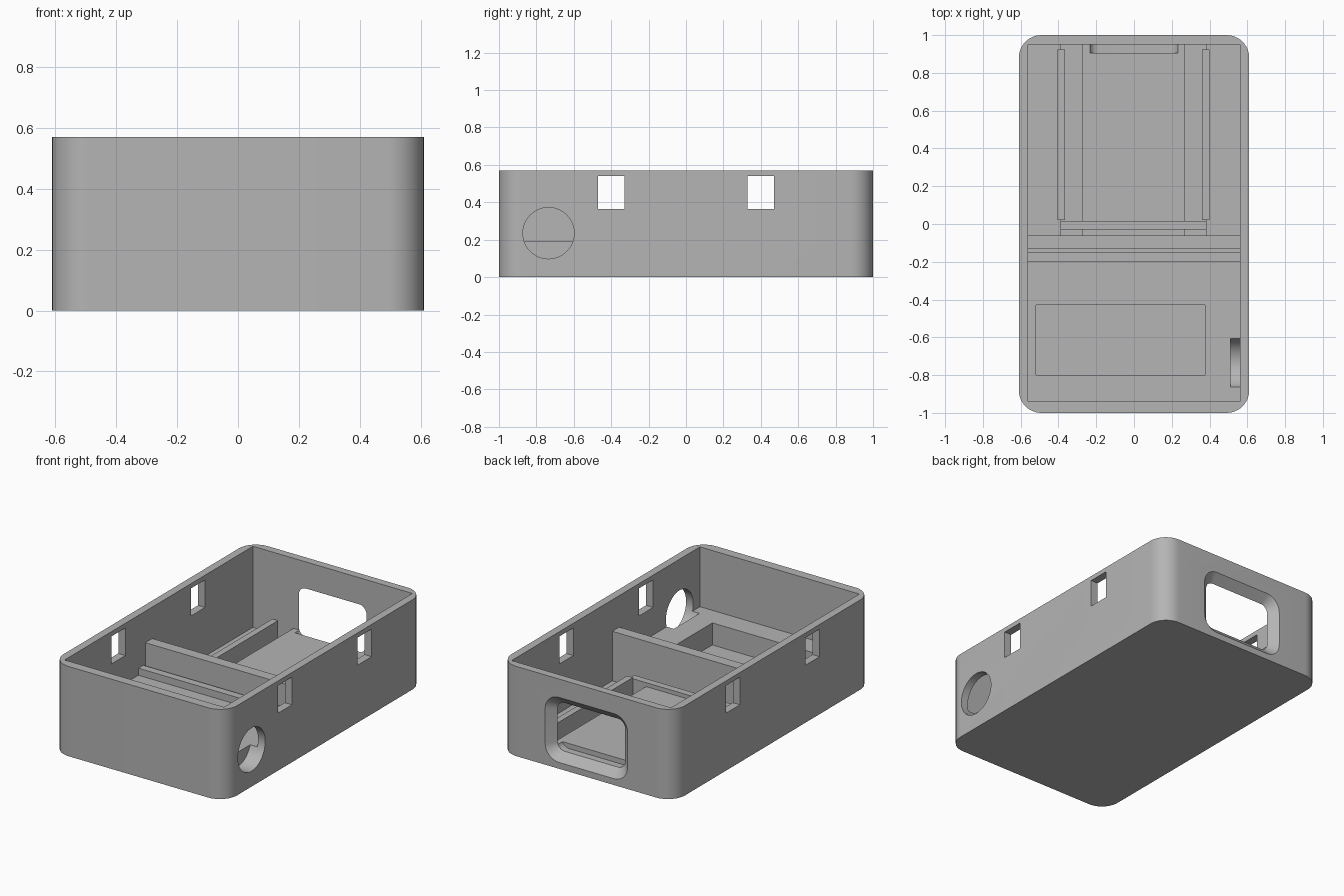
import bpy
import bmesh
import math

if "Cube" in bpy.data.objects:
    bpy.data.objects.remove(bpy.data.objects["Cube"], do_unlink=True)

HEIGHT = 0.57
ABOVE = 0.7   # cutters run past the open top

grey = bpy.data.materials.new("plain_grey")
grey.use_nodes = True
colour = (0.46, 0.46, 0.46, 1)
grey.diffuse_color = colour
grey.node_tree.nodes["Principled BSDF"].inputs["Base Color"].default_value = colour


def finish(name, bm):
    bmesh.ops.recalc_face_normals(bm, faces=bm.faces)
    mesh = bpy.data.meshes.new(name)
    bm.to_mesh(mesh)
    bm.free()
    mesh.materials.append(grey)
    obj = bpy.data.objects.new(name, mesh)
    bpy.context.collection.objects.link(obj)
    return obj


def box(name, x0, x1, y0, y1, z0, z1):
    bm = bmesh.new()
    bmesh.ops.create_cube(bm, size=1)
    for v in bm.verts:
        v.co = ((x0 + x1) / 2 + v.co.x * (x1 - x0),
                (y0 + y1) / 2 + v.co.y * (y1 - y0),
                (z0 + z1) / 2 + v.co.z * (z1 - z0))
    return finish(name, bm)


def rounded_outline(half_w, half_h, radius, steps=10):
    points = []
    for quarter, (sx, sy) in enumerate([(1, 1), (-1, 1), (-1, -1), (1, -1)]):
        for i in range(steps + 1):
            a = math.pi / 2 * (quarter + i / steps)
            points.append((sx * (half_w - radius) + radius * math.cos(a),
                           sy * (half_h - radius) + radius * math.sin(a)))
    return points


def loft(name, rings):
    bm = bmesh.new()
    loops = [[bm.verts.new(p) for p in ring] for ring in rings]
    n = len(loops[0])
    for a, b in zip(loops, loops[1:]):
        for i in range(n):
            j = (i + 1) % n
            bm.faces.new((a[i], a[j], b[j], b[i]))
    bm.faces.new(loops[0])
    bm.faces.new(loops[-1])
    return finish(name, bm)


def cut(target, cutter):
    mod = target.modifiers.new("cut", "BOOLEAN")
    mod.operation = "DIFFERENCE"
    mod.solver = "EXACT"
    mod.object = cutter
    bpy.context.view_layer.objects.active = target
    bpy.ops.object.modifier_apply(modifier=mod.name)
    bpy.data.objects.remove(cutter, do_unlink=True)


# Outer block with rounded upright corners
outline = rounded_outline(0.61, 1.0, 0.12, 12)
case = loft("case_body", [[(x, y, z) for x, y in outline] for z in (0, HEIGHT)])

# Cavity levels: upper room, front floor, low shelf, slot, back side floors, grooves, raised bed
levels = [
    (-0.56, 0.56, -0.94, 0.95, 0.37),
    (-0.56, 0.56, -0.94, -0.20, 0.19),
    (-0.56, 0.56, -0.21, -0.15, 0.235),
    (-0.56, 0.56, -0.151, -0.13, 0.19),
    (-0.56, -0.38, -0.06, 0.95, 0.055),
    (0.38, 0.56, -0.06, 0.95, 0.055),
    (-0.39, -0.275, -0.06, 0.95, 0.035),
    (0.27, 0.385, -0.06, 0.95, 0.035),
    (-0.28, 0.28, -0.06, 0.95, 0.125),
    (-0.52, 0.375, -0.80, -0.43, 0.05),
]
for x0, x1, y0, y1, floor in levels:
    cut(case, box("cutter", x0, x1, y0, y1, floor, ABOVE))

# Latch slots through both side walls
for side in (-1, 1):
    for y in (-0.40, 0.40):
        a, b = sorted((side * 0.5, side * 0.7))
        cut(case, box("cutter", a, b, y - 0.07, y + 0.07, 0.365, 0.54))

# Round port in the +x wall, running a little into the front floor
ring = [(-0.735 + 0.137 * math.cos(t), 0.235 + 0.137 * math.sin(t))
        for t in (math.tau * i / 64 for i in range(64))]
cut(case, loft("cutter", [[(x, y, z) for y, z in ring] for x in (0.51, 0.7)]))

# Screen window in the back wall, flared outwards
rings = []
for y, w, h, r in ((1.01, 0.30, 0.217, 0.105), (0.95, 0.237, 0.154, 0.05),
                   (0.905, 0.237, 0.154, 0.05)):
    rings.append([(x, y, 0.247 + z) for x, z in rounded_outline(w, h, r)])
cut(case, loft("cutter", rings))

bpy.ops.object.select_all(action="DESELECT")
case.select_set(True)
bpy.context.view_layer.objects.active = case
bpy.ops.object.shade_smooth_by_angle(angle=math.radians(25))

# Guide rails and end stop around the raised bed
box("right_rail", -0.405, -0.365, 0.02, 0.925, 0.02, 0.16)
box("left_rail", 0.36, 0.40, 0.02, 0.925, 0.02, 0.16)
box("end_stop", -0.39, 0.385, -0.03, 0.015, 0.02, 0.15)
